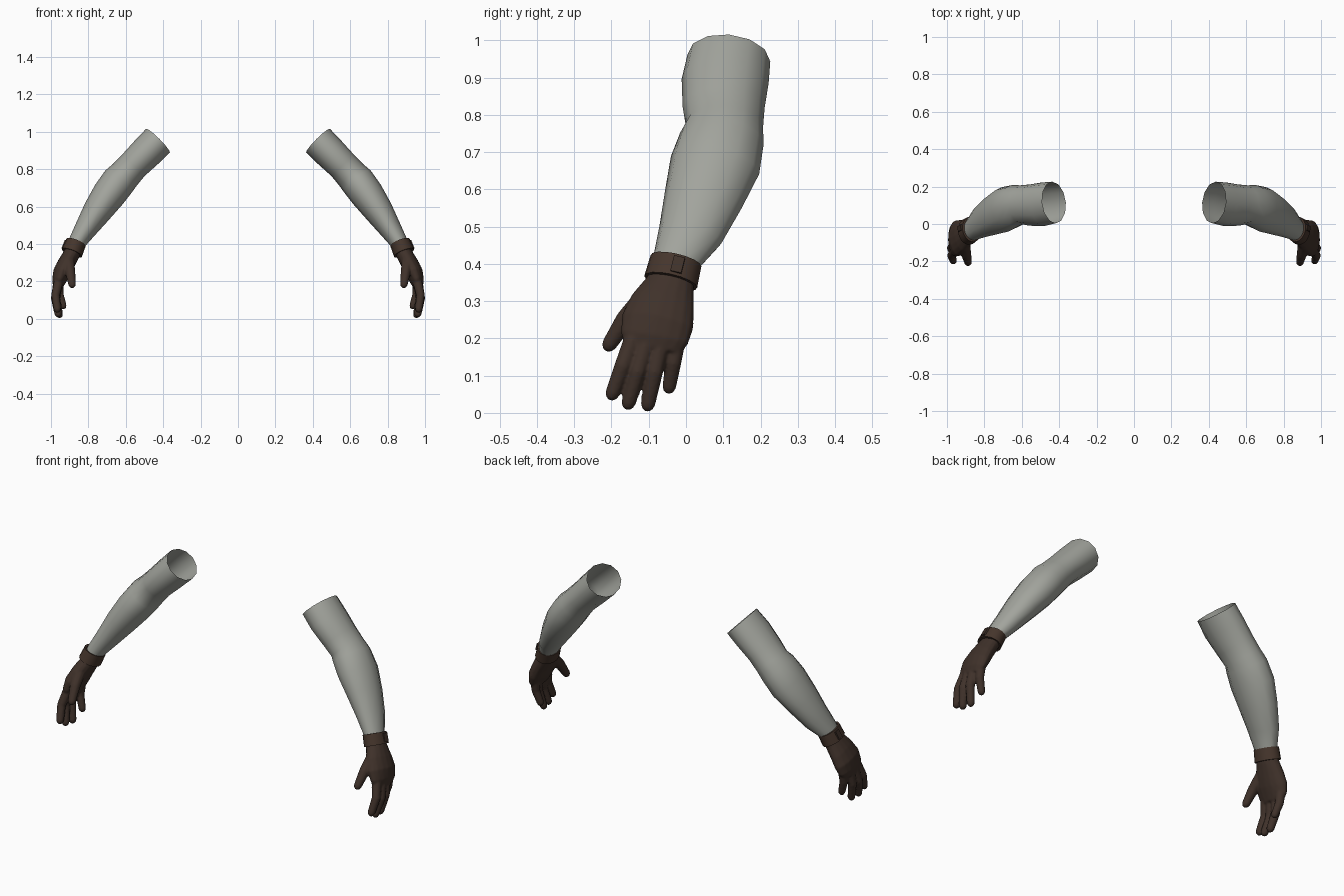
import bpy, bmesh, math
from mathutils import Vector

if "Cube" in bpy.data.objects:
    bpy.data.objects.remove(bpy.data.objects["Cube"])


def material(name, rgb):
    m = bpy.data.materials.new(name)
    m.diffuse_color = (*rgb, 1)
    m.use_nodes = True
    m.node_tree.nodes["Principled BSDF"].inputs["Base Color"].default_value = m.diffuse_color
    return m


GREY = material("grey cloth", (0.36, 0.37, 0.335))
BROWN = material("brown leather", (0.050, 0.031, 0.023))
STRAP = material("strap leather", (0.060, 0.036, 0.025))


def add_loft(bm, rings, n=12, axis=None, caps=True):
    """Skin elliptical rings: (centre, radius in the xz plane, radius along y)."""
    pts = [Vector(r[0]) for r in rings]
    loops = []
    for i, (c, ru, rv) in enumerate(rings):
        t = axis or pts[min(i + 1, len(pts) - 1)] - pts[max(i - 1, 0)]
        t = t.normalized()
        v = Vector((0, 1, 0))
        v = (v - t * v.dot(t)).normalized()
        u = v.cross(t)
        loops.append([bm.verts.new(pts[i] + u * ru * math.cos(a) + v * rv * math.sin(a))
                      for a in (2 * math.pi * k / n for k in range(n))])
    for a, b in zip(loops, loops[1:]):
        for k in range(n):
            bm.faces.new((a[k], a[(k + 1) % n], b[(k + 1) % n], b[k]))
    if caps:
        bm.faces.new(loops[0][::-1])
        bm.faces.new(loops[-1])


def add_finger(bm, path, radii):
    """Tapered tube with a rounded tip."""
    p = [Vector(q) for q in path]
    d = (p[-1] - p[-2]).normalized()
    r = radii[-1]
    rings = [(q, s, s) for q, s in zip(p, radii)]
    rings += [(p[-1] + d * r * 0.6, r * 0.8, r * 0.8), (p[-1] + d * r, r * 0.35, r * 0.35)]
    add_loft(bm, rings, n=10)


def finish(name, bm, mat, angle=60, remesh=False):
    bmesh.ops.recalc_face_normals(bm, faces=bm.faces)
    me = bpy.data.meshes.new(name)
    bm.to_mesh(me)
    bm.free()
    me.materials.append(mat)
    me.shade_smooth()
    me.set_sharp_from_angle(angle=math.radians(angle))
    ob = bpy.data.objects.new(name, me)
    bpy.context.collection.objects.link(ob)
    if remesh:  # fuse the overlapping volumes into one skin
        r = ob.modifiers.new("fuse", 'REMESH')
        r.mode = 'VOXEL'
        r.voxel_size = 0.005
        r.use_smooth_shade = True
        s = ob.modifiers.new("soften", 'SMOOTH')
        s.factor = 0.5
        s.iterations = 4
    ob.modifiers.new("other_side", 'MIRROR').use_mirror_merge = False
    return ob


# Sleeve: open tube from upper arm through the elbow to the wrist
bm = bmesh.new()
add_loft(bm, [
    ((0.428, 0.115, 0.952), 0.090, 0.112),
    ((0.490, 0.105, 0.890), 0.088, 0.117),
    ((0.560, 0.101, 0.820), 0.083, 0.110),
    ((0.605, 0.103, 0.770), 0.086, 0.104),
    ((0.638, 0.096, 0.735), 0.092, 0.114),
    ((0.690, 0.078, 0.665), 0.090, 0.122),
    ((0.753, 0.047, 0.575), 0.078, 0.107),
    ((0.815, 0.012, 0.480), 0.060, 0.088),
    ((0.860, -0.025, 0.410), 0.047, 0.065),
    ((0.874, -0.033, 0.380), 0.044, 0.061),
], caps=False)
finish("sleeve", bm, GREY, 80)

# Glove: palm, four fingers and thumb
bm = bmesh.new()
add_loft(bm, [
    ((0.872, -0.032, 0.385), 0.042, 0.060),
    ((0.890, -0.043, 0.345), 0.044, 0.066),
    ((0.918, -0.062, 0.295), 0.047, 0.087),
    ((0.943, -0.076, 0.245), 0.047, 0.098),
    ((0.958, -0.085, 0.200), 0.037, 0.092),
    ((0.963, -0.090, 0.170), 0.026, 0.076),
], n=16)
add_finger(bm, [(0.955, -0.135, 0.215), (0.976, -0.170, 0.125), (0.966, -0.197, 0.053)],
           (0.026, 0.023, 0.020))
add_finger(bm, [(0.962, -0.103, 0.200), (0.978, -0.130, 0.110), (0.962, -0.154, 0.028)],
           (0.026, 0.023, 0.020))
add_finger(bm, [(0.962, -0.065, 0.200), (0.973, -0.084, 0.110), (0.955, -0.102, 0.024)],
           (0.026, 0.023, 0.020))
add_finger(bm, [(0.955, -0.022, 0.210), (0.955, -0.034, 0.135), (0.935, -0.045, 0.070)],
           (0.025, 0.022, 0.019))
add_finger(bm, [(0.908, -0.105, 0.310), (0.897, -0.163, 0.250), (0.887, -0.205, 0.185)],
           (0.034, 0.027, 0.021))
finish("glove", bm, BROWN, remesh=True)

# Wrist cuff: thick band
top, bottom = Vector((0.866, -0.027, 0.408)), Vector((0.888, -0.041, 0.352))
axis = (bottom - top).normalized()
bm = bmesh.new()
add_loft(bm, [(top, 0.044, 0.060), (top, 0.055, 0.070),
              (bottom, 0.057, 0.073), (bottom, 0.044, 0.062)],
         n=16, axis=axis, caps=False)
finish("cuff", bm, STRAP, 40)

# Strap end: raised tab on the outer side of the cuff
v = Vector((0, 1, 0))
v = (v - axis * axis.y).normalized()
u = v.cross(axis)
if u.x < 0:
    u = -u
mid = (top + bottom) / 2
bm = bmesh.new()
bmesh.ops.create_cube(bm, size=1)
for vert in bm.verts:
    c = vert.co.copy()
    vert.co = mid + u * (0.055 + c.x * 0.012) + v * (0.012 + c.y * 0.03) + axis * c.z * 0.045
finish("strap_tab", bm, BROWN, 30)
